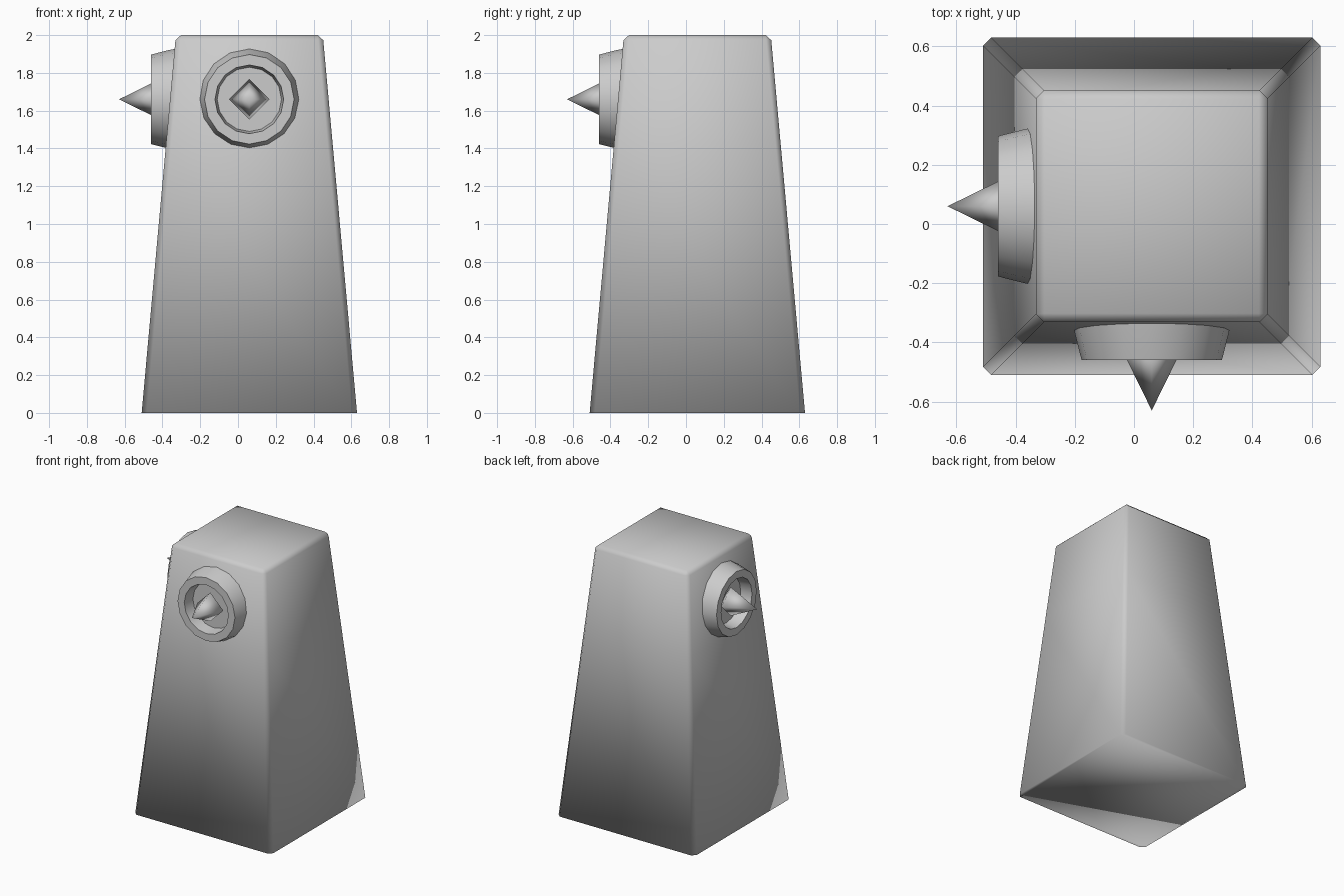
import bpy, bmesh
from math import pi, cos, sin

if "Cube" in bpy.data.objects:
    bpy.data.objects.remove(bpy.data.objects["Cube"])

CENTRE = 0.06   # body axis in x and y; the lenses push the bounds off centre
LENS_Z = 1.66


def add_object(name, bm, location, turn=0.0):
    bmesh.ops.recalc_face_normals(bm, faces=bm.faces)
    mesh = bpy.data.meshes.new(name)
    bm.to_mesh(mesh)
    bm.free()
    obj = bpy.data.objects.new(name, mesh)
    bpy.context.collection.objects.link(obj)
    obj.location = location
    obj.rotation_euler.z = turn
    return obj


def smooth(obj, angle=None):
    bpy.ops.object.select_all(action='DESELECT')
    obj.select_set(True)
    bpy.context.view_layer.objects.active = obj
    if angle is None:
        bpy.ops.object.shade_smooth()
    else:
        bpy.ops.object.shade_smooth_by_angle(angle=angle)


def lathe(profile, sides, phase=0.0):
    """Revolve (radius, y) points about the local y axis; radius 0 is a pole."""
    bm = bmesh.new()
    rings = []
    for r, y in profile:
        if r == 0:
            rings.append([bm.verts.new((0, y, 0))] * sides)
        else:
            angles = [phase + 2 * pi * i / sides for i in range(sides)]
            rings.append([bm.verts.new((r * cos(a), y, r * sin(a))) for a in angles])
    for a, b in zip(rings, rings[1:]):
        for i in range(sides):
            j = (i + 1) % sides
            corners = list(dict.fromkeys((a[i], a[j], b[j], b[i])))
            bm.faces.new(corners)
    return bm


# Tapered body with chamfered uprights and top
bm = bmesh.new()
bmesh.ops.create_cube(bm, size=2)
for v in bm.verts:
    half = 0.389 if v.co.z > 0 else 0.57
    v.co.x *= half
    v.co.y *= half
    v.co.z += 1
edges = [e for e in bm.edges if max(v.co.z for v in e.verts) > 1]
bmesh.ops.bevel(bm, geom=edges, offset=0.027, segments=1, affect='EDGES')
bmesh.ops.bisect_plane(bm, geom=bm.verts[:] + bm.edges[:] + bm.faces[:],
                       plane_co=(0, 0, 1.4), plane_no=(0, 0, 1))
smooth(add_object("tapered_body", bm, (CENTRE, CENTRE, 0)))

# Round socket with a recess, and a pointed stud inside it, on two faces
socket_profile = [(0.272, -0.37), (0.26, -0.43), (0.237, -0.52),
                  (0.182, -0.52), (0.17, -0.435), (0, -0.435)]
stud_profile = [(0, -0.69), (0.107, -0.472), (0, -0.40)]
for side, turn in (("front", 0.0), ("left", -pi / 2)):
    place = (CENTRE, CENTRE, LENS_Z)
    smooth(add_object(side + "_socket", lathe(socket_profile, 16), place, turn), 0.7)
    smooth(add_object(side + "_stud", lathe(stud_profile, 4), place, turn))
